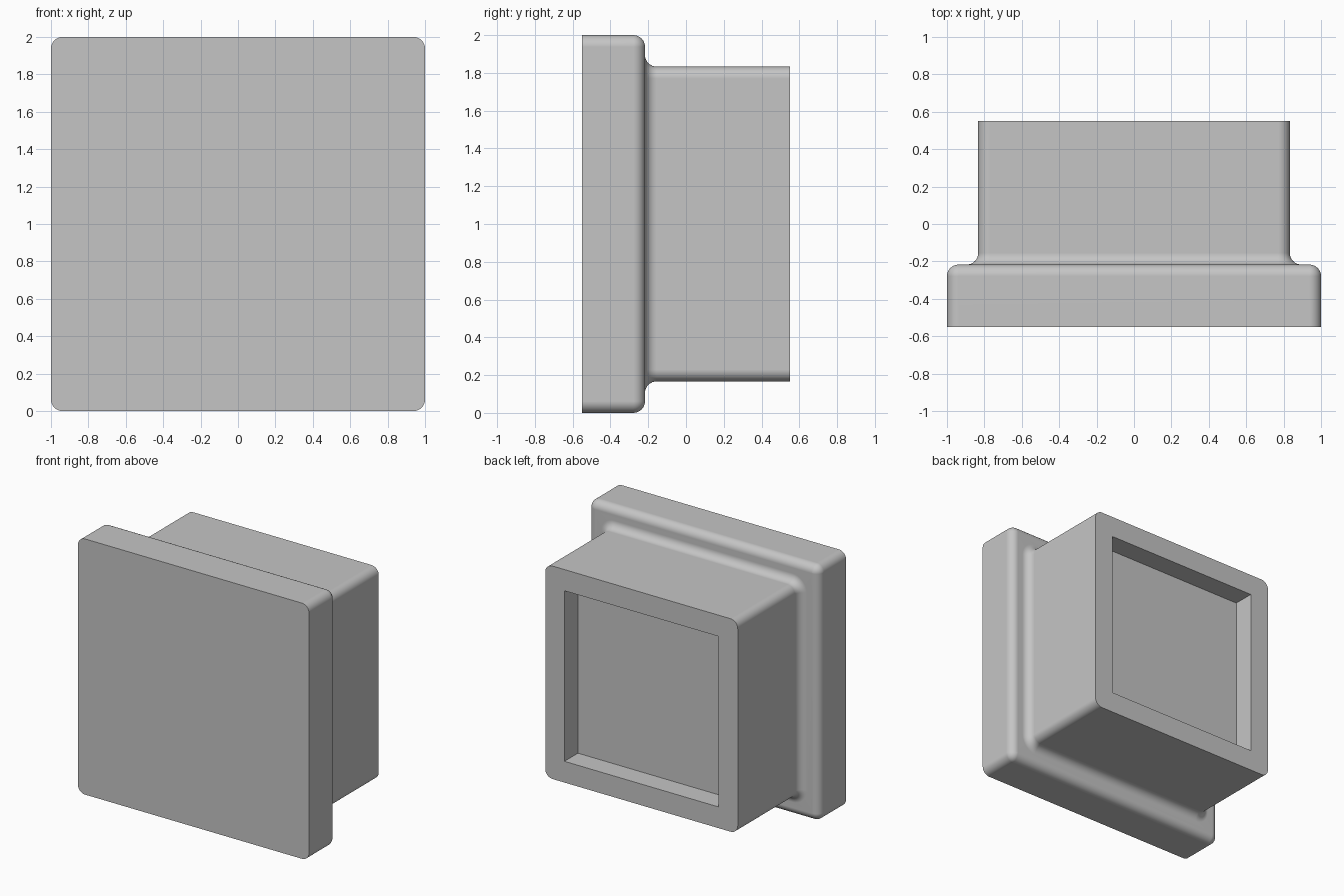
import bpy, bmesh, math

old = bpy.data.objects.get("Cube")
if old:
    bpy.data.objects.remove(old, do_unlink=True)

FRONT, SHOULDER, BACK = -0.55, -0.217, 0.55    # depths along y
PLATE, BODY, OPENING = 1.0, 0.833, 0.667       # half widths
RECESS = 0.167
R = 0.062                                      # edge and fillet radius
STEPS = 8
ARC = [math.pi / 2 * i / STEPS for i in range(STEPS + 1)]

grey = bpy.data.materials.new("light grey")
grey.use_nodes = True
colour = (0.56, 0.56, 0.56, 1)
grey.diffuse_color = colour
grey.node_tree.nodes["Principled BSDF"].inputs["Base Color"].default_value = colour


def rounded_square(bm, y, half, radius):
    """Ring of vertices around the y axis, centred at height PLATE."""
    ring = []
    for corner in range(4):
        turn = corner * math.pi / 2
        for a in ARC:
            u = half - radius + radius * math.cos(a)
            v = half - radius + radius * math.sin(a)
            x = u * math.cos(turn) - v * math.sin(turn)
            z = u * math.sin(turn) + v * math.cos(turn)
            ring.append(bm.verts.new((x, y, PLATE + z)))
    return ring


# Sections from the front face to the floor of the recess: depth, half width, corner radius
sections = [(FRONT, PLATE, R)]
for a in ARC:                                  # rounded plate edge
    inset = R * (1 - math.cos(a))
    sections.append((SHOULDER - R + R * math.sin(a), PLATE - inset, R - inset))
for a in ARC:                                  # concave fillet into the body
    flare = R * (1 - math.sin(a))
    sections.append((SHOULDER + R * (1 - math.cos(a)), BODY + flare, R + flare))
sections += [(BACK, BODY, R), (BACK, OPENING, 0), (BACK - RECESS, OPENING, 0)]

bm = bmesh.new()
rings = [rounded_square(bm, *s) for s in sections]
for lower, upper in zip(rings, rings[1:]):
    for i in range(len(lower)):
        j = (i + 1) % len(lower)
        bm.faces.new((lower[i], lower[j], upper[j], upper[i]))
bm.faces.new(rings[0])
bm.faces.new(rings[-1])
bmesh.ops.remove_doubles(bm, verts=bm.verts[:], dist=0.0001)
bmesh.ops.recalc_face_normals(bm, faces=bm.faces[:])

mesh = bpy.data.meshes.new("flanged_plug")
bm.to_mesh(mesh)
bm.free()
mesh.materials.append(grey)
plug = bpy.data.objects.new("flanged_plug", mesh)
bpy.context.collection.objects.link(plug)

# Smooth roundings with flat faces kept flat
bpy.ops.object.select_all(action="DESELECT")
plug.select_set(True)
bpy.context.view_layer.objects.active = plug
bpy.ops.object.shade_smooth_by_angle(angle=math.radians(35))
weighted = plug.modifiers.new("flat_face_normals", "WEIGHTED_NORMAL")
weighted.keep_sharp = True
